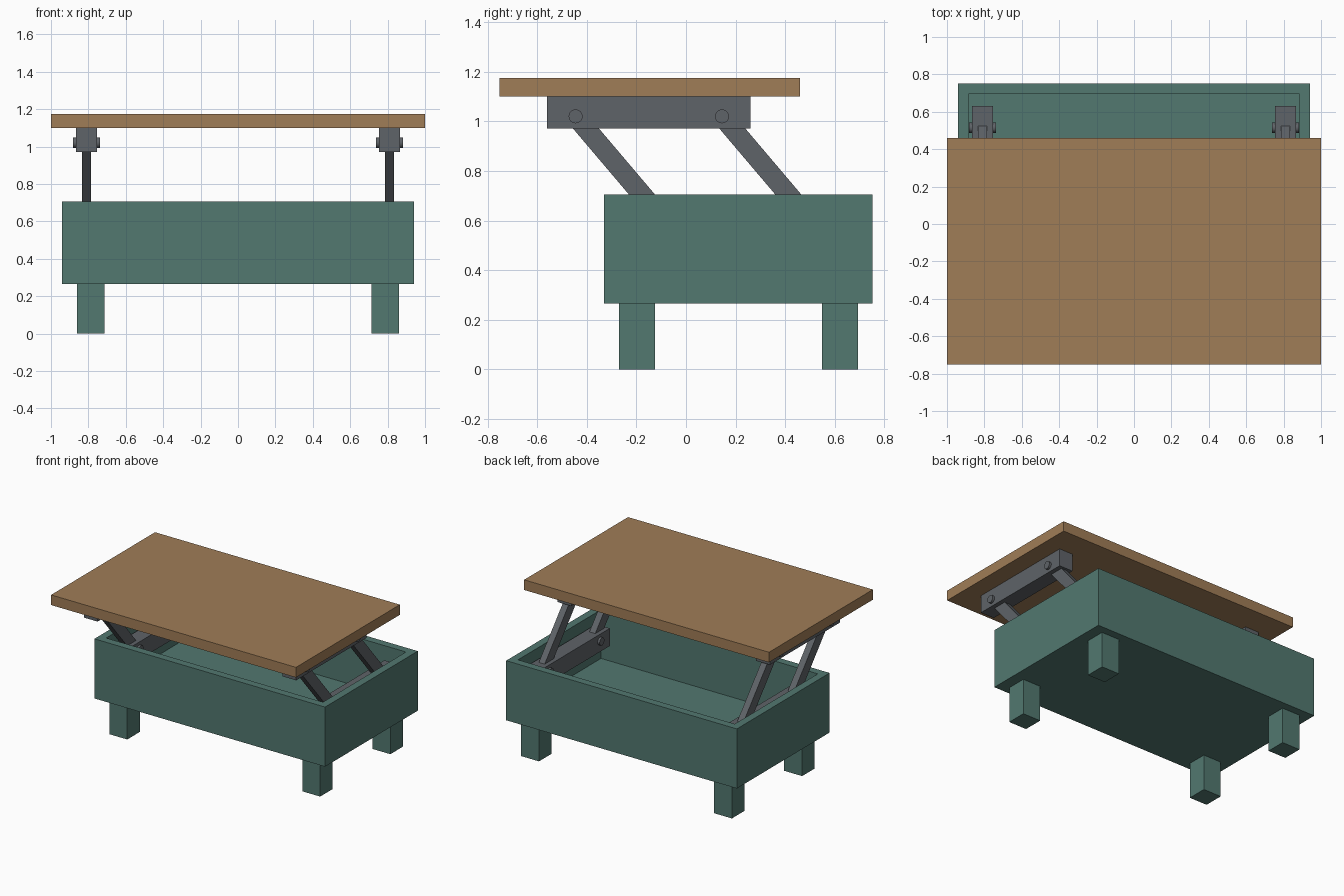
import bpy, bmesh, math
from mathutils import Matrix, Vector

if "Cube" in bpy.data.objects:
    bpy.data.objects.remove(bpy.data.objects["Cube"])


def material(name, rgb):
    m = bpy.data.materials.new(name)
    m.diffuse_color = (*rgb, 1.0)
    m.use_nodes = True
    m.node_tree.nodes["Principled BSDF"].inputs["Base Color"].default_value = m.diffuse_color
    return m


WOOD = material("warm wood", (0.352, 0.205, 0.095))
GREEN = material("painted green", (0.084, 0.188, 0.162))
STEEL = material("grey steel", (0.114, 0.125, 0.138))


def finish(name, bm, mat):
    me = bpy.data.meshes.new(name)
    bmesh.ops.recalc_face_normals(bm, faces=bm.faces)
    bm.to_mesh(me)
    bm.free()
    me.materials.append(mat)
    ob = bpy.data.objects.new(name, me)
    bpy.context.collection.objects.link(ob)
    return ob


def box(name, lo, hi, mat):
    """Axis-aligned block between two corners."""
    lo, hi = Vector(lo), Vector(hi)
    bm = bmesh.new()
    bmesh.ops.create_cube(bm, size=1.0, matrix=Matrix.Translation((lo + hi) / 2)
                          @ Matrix.Diagonal((*(hi - lo), 1.0)))
    return finish(name, bm, mat)


def arm(name, x, start, end, width, depth):
    """Flat bar in the YZ plane from pin to pin."""
    a, b = Vector((x, *start)), Vector((x, *end))
    d = b - a
    bm = bmesh.new()
    bmesh.ops.create_cube(bm, size=1.0, matrix=Matrix.Translation((a + b) / 2)
                          @ Matrix.Rotation(math.atan2(d.z, d.y), 4, 'X')
                          @ Matrix.Diagonal((width, d.length, depth, 1.0)))
    return finish(name, bm, STEEL)


def pin(name, x, y, z, radius, length):
    """Round pivot lying along X."""
    bm = bmesh.new()
    bmesh.ops.create_cone(bm, cap_ends=True, segments=32, radius1=radius, radius2=radius,
                          depth=length, matrix=Matrix.Translation((x, y, z))
                          @ Matrix.Rotation(math.pi / 2, 4, 'Y'))
    ob = finish(name, bm, STEEL)
    for p in ob.data.polygons:
        p.use_smooth = abs(p.normal.x) < 0.5
    for e in ob.data.edges:
        va, vb = (ob.data.vertices[i].co for i in e.vertices)
        e.use_edge_sharp = abs(va.x - vb.x) < 1e-4
    return ob


# Raised table top
box("table_top", (-1.0, -0.752, 1.10), (1.0, 0.46, 1.175), WOOD)

# Open storage box: top face inset, then pushed down to the floor
storage = box("storage_box", (-0.942, -0.33, 0.265), (0.942, 0.752, 0.705), GREEN)
bm = bmesh.new()
bm.from_mesh(storage.data)
top = max(bm.faces, key=lambda f: f.calc_center_median().z)
bmesh.ops.inset_region(bm, faces=[top], thickness=0.08)
ext = bmesh.ops.extrude_face_region(bm, geom=[top])
bmesh.ops.translate(bm, vec=(0, 0, -0.36),
                    verts=[g for g in ext["geom"] if isinstance(g, bmesh.types.BMVert)])
if top.is_valid:
    bmesh.ops.delete(bm, geom=[top], context='FACES_ONLY')
bmesh.ops.recalc_face_normals(bm, faces=bm.faces)
bm.to_mesh(storage.data)
bm.free()

for side, s in (("left", -1), ("right", 1)):
    # Square legs
    for end, y in (("front", -0.198), ("back", 0.621)):
        x = s * 0.788
        box(f"{end}_{side}_leg", (x - 0.073, y - 0.073, 0), (x + 0.073, y + 0.073, 0.265), GREEN)

    # Lift mechanism: two rails joined by parallel arms
    x = s * 0.811
    for level, y0, z0 in (("upper", -0.56, 0.97), ("lower", -0.19, 0.504)):
        box(f"{level}_{side}_rail", (x - 0.056, y0, z0), (x + 0.056, y0 + 0.82, z0 + 0.13), STEEL)
    for end, y in (("front", -0.445), ("back", 0.145)):
        high, low = (y, 1.02), (y + 0.37, 0.584)
        arm(f"{end}_{side}_lift_arm", x, low, high, 0.048, 0.08)
        pin(f"{end}_{side}_upper_pin", x, *high, 0.028, 0.145)
        pin(f"{end}_{side}_lower_pin", x, *low, 0.028, 0.145)
